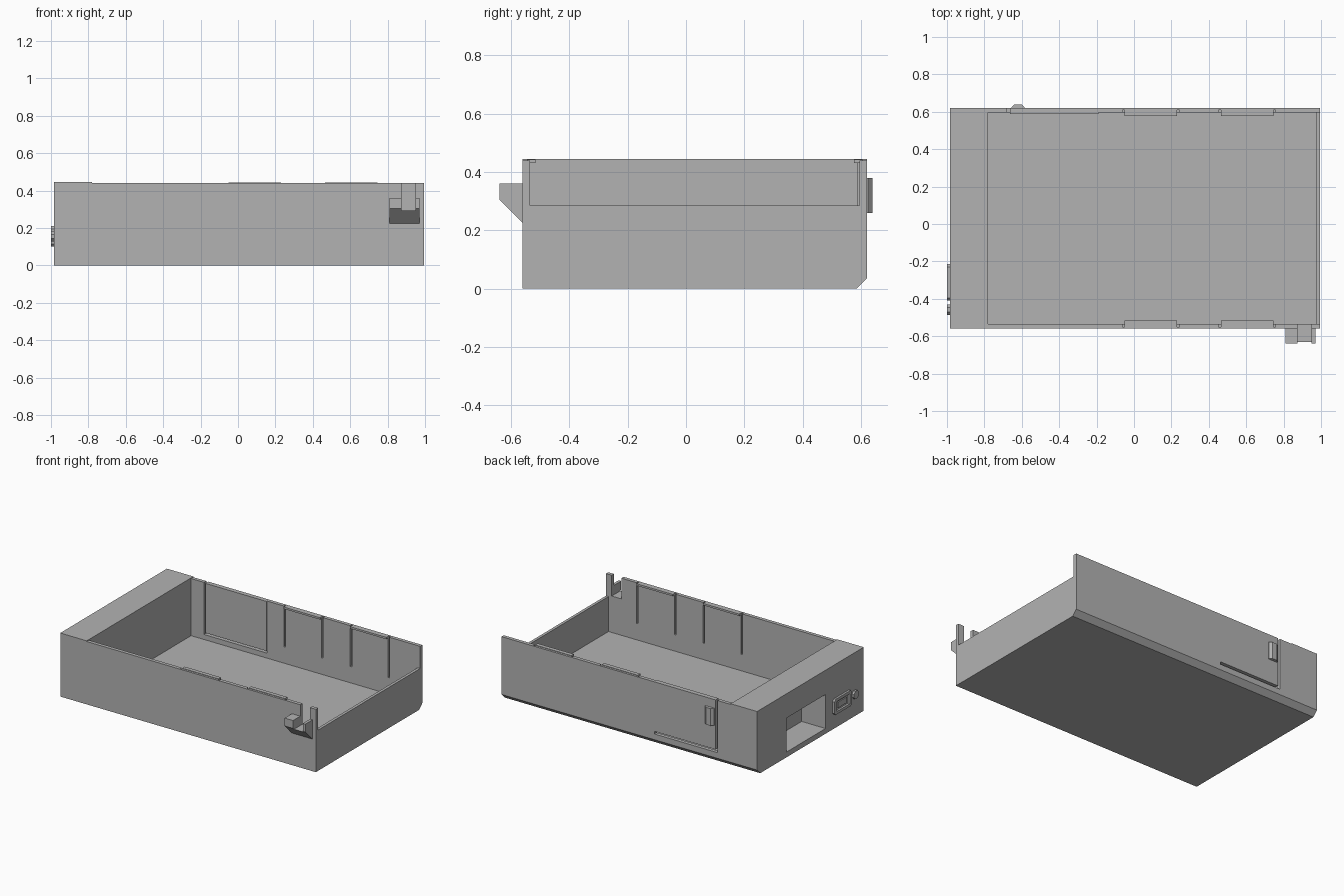
import bpy, bmesh, math

if "Cube" in bpy.data.objects:
    bpy.data.objects.remove(bpy.data.objects["Cube"])

grey = bpy.data.materials.new("plain grey")
grey.diffuse_color = (0.45, 0.45, 0.45, 1)
grey.use_nodes = True
grey.node_tree.nodes["Principled BSDF"].inputs["Base Color"].default_value = grey.diffuse_color


def prism(name, pts, axis, a, b):
    """Extrude a 2D outline along x (pts = y,z) or z (pts = x,y)."""
    place = {"x": lambda p, t: (t, p[0], p[1]), "z": lambda p, t: (p[0], p[1], t)}[axis]
    bm = bmesh.new()
    face = bm.faces.new([bm.verts.new(place(p, a)) for p in pts])
    top = bmesh.ops.extrude_face_region(bm, geom=[face])
    for v in [g for g in top["geom"] if isinstance(g, bmesh.types.BMVert)]:
        v.co["xyz".index(axis)] = b
    bmesh.ops.recalc_face_normals(bm, faces=bm.faces)
    mesh = bpy.data.meshes.new(name)
    bm.to_mesh(mesh)
    bm.free()
    mesh.materials.append(grey)
    ob = bpy.data.objects.new(name, mesh)
    bpy.context.collection.objects.link(ob)
    return ob


def box(name, x0, x1, y0, y1, z0, z1):
    return prism(name, [(x0, y0), (x1, y0), (x1, y1), (x0, y1)], "z", z0, z1)


def cut(ob, *bounds):
    """Remove a box from a part."""
    cutter = box("cutter", *bounds)
    cutter.hide_render = True
    mod = ob.modifiers.new("cut", "BOOLEAN")
    mod.operation, mod.solver, mod.object = "DIFFERENCE", "EXACT", cutter
    bpy.context.view_layer.objects.active = ob
    bpy.ops.object.modifier_apply(modifier=mod.name)
    bpy.data.objects.remove(cutter)


# Tray body with a bevelled lower back edge
Y0, Y1, IN0, IN1 = -0.56, 0.62, -0.535, 0.595
tray = prism("tray", [(Y0, 0), (Y1 - 0.035, 0), (Y1, 0.035), (Y1, 0.445), (Y0, 0.445)],
             "x", -0.985, 0.995)
cut(tray, -0.78, 0.975, IN0, IN1, 0.04, 0.6)           # main cavity
cut(tray, -0.78, 1.1, -0.7, 0.7, 0.44, 0.6)            # lowered rim
cut(tray, 0.9, 1.1, IN0, IN1, 0.285, 0.6)              # low right wall
cut(tray, -1.1, -0.8, -0.137, 0.297, 0.037, 0.275)     # pocket in the left end
cut(tray, 0.875, 0.95, -0.7, -0.5, 0.295, 0.6)         # latch slot
cut(tray, -0.68, -0.663, 0.56, 0.7, 0.075, 0.6)        # spring tab, upright slit
cut(tray, -0.67, -0.19, 0.56, 0.7, 0.075, 0.093)       # spring tab, lower slit

# Clip tabs on both long walls: grooves at the sides, a lip on top
for side, wall, inward in (("front", IN0, 1), ("back", IN1, -1)):
    for i, (xa, xb) in enumerate(((-0.05, 0.23), (0.465, 0.745))):
        for x in (xa - 0.012, xb):
            ys = sorted((wall - inward * 0.015, wall + inward * 0.02))
            cut(tray, x, x + 0.012, *ys, 0.155, 0.6)
        ys = sorted((wall - inward * 0.01, wall + inward * 0.018))
        box(f"{side}_lip_{i + 1}", xa, xb, *ys, 0.43, 0.443)

# Spring tab thickening and its push button
box("spring_tab", -0.663, -0.19, 0.588, 0.6, 0.093, 0.44)
prism("push_button", [(-0.655, 0.61), (-0.585, 0.61), (-0.585, 0.625), (-0.602, 0.64),
                      (-0.638, 0.64), (-0.655, 0.625)], "z", 0.26, 0.38)

# Latch bracket on the front right corner
latch = prism("latch_bracket", [(-0.555, 0.22), (-0.64, 0.305), (-0.64, 0.36), (-0.555, 0.36)],
              "x", 0.81, 0.97)
cut(latch, 0.875, 0.95, -0.7, -0.5, 0.295, 0.6)

# Socket frame with bevelled corners on the left end
c, ya, yb, za, zb = 0.015, -0.41, -0.215, 0.10, 0.21
socket = prism("socket_frame", [(ya + c, za), (yb - c, za), (yb, za + c), (yb, zb - c),
                                (yb - c, zb), (ya + c, zb), (ya, zb - c), (ya, za + c)],
               "x", -1.0, -0.98)
cut(socket, -1.1, -0.986, ya + 0.025, yb - 0.025, za + 0.02, zb - 0.02)
box("socket_core", -0.994, -0.98, -0.36, -0.265, 0.135, 0.175)

# Round knob beside the socket
prism("knob", [(-0.458 + 0.03 * math.cos(math.radians(22.5 + 45 * k)),
                0.155 + 0.03 * math.sin(math.radians(22.5 + 45 * k))) for k in range(8)],
      "x", -1.0, -0.98)
